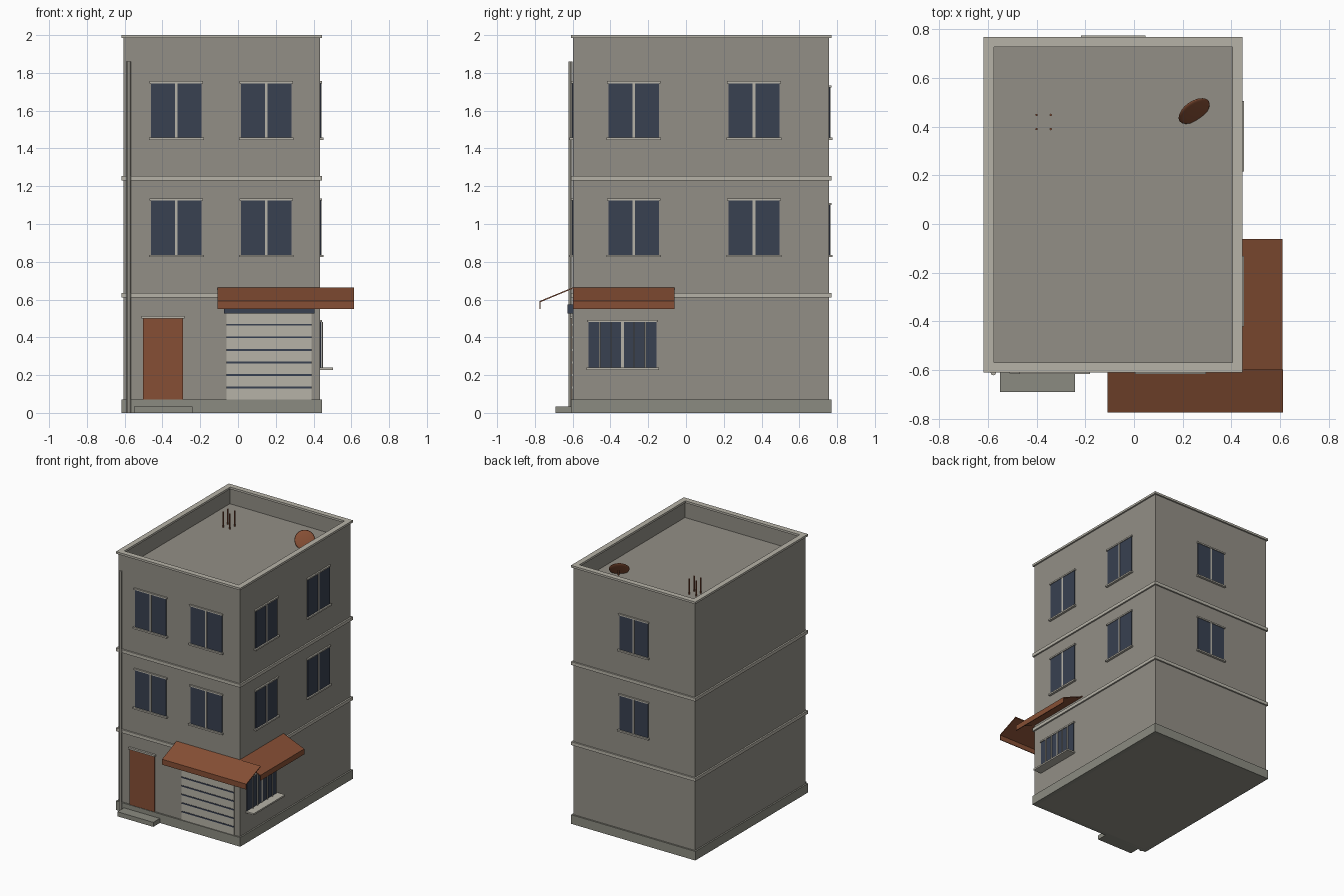
import bpy, bmesh
from mathutils import Vector, Matrix

cube = bpy.data.objects.get("Cube")
if cube:
    bpy.data.objects.remove(cube, do_unlink=True)


def material(name, rgb):
    m = bpy.data.materials.new(name)
    m.use_nodes = True
    m.diffuse_color = (*rgb, 1)
    m.node_tree.nodes["Principled BSDF"].inputs["Base Color"].default_value = (*rgb, 1)
    return m


WALL = material("wall grey", (0.29, 0.275, 0.24))
BASE = material("plinth grey", (0.26, 0.26, 0.22))
TRIM = material("pale trim", (0.47, 0.45, 0.39))
GLASS = material("dark slate glass", (0.04, 0.052, 0.082))
RUST = material("rust brown", (0.24, 0.078, 0.035))

# Wall planes
X0, X1, Y0, Y1 = -0.606, 0.434, -0.598, 0.757
LIP = 0.012
ROOF, TOP = 1.865, 2.0


def finish(name, bm, mat):
    bmesh.ops.recalc_face_normals(bm, faces=bm.faces)
    me = bpy.data.meshes.new(name)
    bm.to_mesh(me)
    bm.free()
    me.materials.append(mat)
    ob = bpy.data.objects.new(name, me)
    bpy.context.collection.objects.link(ob)
    return ob


def add_box(bm, lo, hi):
    lo, hi = Vector(lo), Vector(hi)
    size = [abs(c) for c in hi - lo]
    mat = Matrix.Translation((lo + hi) / 2) @ Matrix.Diagonal((*size, 1))
    bmesh.ops.create_cube(bm, size=1, matrix=mat)


def box(name, lo, hi, mat):
    bm = bmesh.new()
    add_box(bm, lo, hi)
    return finish(name, bm, mat)


def rod(name, x, y, z0, z1, r, mat, sides=8):
    bm = bmesh.new()
    bmesh.ops.create_cone(bm, cap_ends=True, segments=sides, radius1=r, radius2=r,
                          depth=z1 - z0, matrix=Matrix.Translation((x, y, (z0 + z1) / 2)))
    return finish(name, bm, mat)


def ring(name, out, inn, z0, z1, mat):
    """Rectangular band; out and inn are offsets from the wall planes."""
    bm = bmesh.new()

    def loop(o, z):
        pts = ((X0 - o, Y0 - o), (X1 + o, Y0 - o), (X1 + o, Y1 + o), (X0 - o, Y1 + o))
        return [bm.verts.new((x, y, z)) for x, y in pts]

    loops = [loop(out, z0), loop(out, z1), loop(inn, z1), loop(inn, z0)]
    for a, b in zip(loops, loops[1:] + loops[:1]):
        for i in range(4):
            j = (i + 1) % 4
            bm.faces.new((a[i], a[j], b[j], b[i]))
    return finish(name, bm, mat)


def on_wall(side, u, out, z):
    """Point on a wall: u along it, out away from it."""
    return {"front": (u, Y0 - out, z), "right": (X1 + out, u, z),
            "back": (u, Y1 + out, z)}[side]


def panel(name, side, u0, u1, z0, z1, out, mat, back=-0.005):
    return box(name, on_wall(side, u0, back, z0), on_wall(side, u1, out, z1), mat)


def window(name, side, u0, u1, z0, z1, sill_out=0.018):
    mid = (u0 + u1) / 2
    panel(name + "_glass", side, u0, u1, z0, z1, 0.006, GLASS)
    panel(name + "_mullion", side, mid - 0.007, mid + 0.007, z0, z1, 0.009, TRIM)
    panel(name + "_lintel", side, u0 - 0.008, u1 + 0.008, z1, z1 + 0.011, 0.012, TRIM)
    panel(name + "_sill", side, u0 - 0.011, u1 + 0.011, z0 - 0.012, z0, sill_out, TRIM)


# Building body with sunken roof inside the parapet
bm = bmesh.new()
add_box(bm, (X0, Y0, 0.0), (X1, Y1, TOP - 0.015))
top = max(bm.faces, key=lambda f: f.calc_center_median().z)
bmesh.ops.inset_region(bm, faces=[top], thickness=0.03)
hole = bmesh.ops.extrude_discrete_faces(bm, faces=[top])["faces"][0]
for v in hole.verts:
    v.co.z = ROOF
finish("building_body", bm, WALL)

# Plinth, floor bands and coping
ring("plinth", LIP, -0.02, 0.0, 0.07, BASE)
ring("lower_band", LIP, -0.01, 0.61, 0.635, TRIM)
ring("upper_band", LIP, -0.01, 1.23, 1.255, TRIM)
ring("parapet_coping", LIP, -0.03, TOP - 0.016, TOP, TRIM)

# Windows on the two upper floors
for floor, z in (("first", 0.836), ("second", 1.457)):
    for i, u in enumerate((-0.46, 0.016)):
        window(f"{floor}_front_window_{i + 1}", "front", u, u + 0.268, z, z + 0.288)
    for i, u in enumerate((-0.411, 0.226)):
        window(f"{floor}_side_window_{i + 1}", "right", u, u + 0.268, z, z + 0.288)
    window(f"{floor}_back_window", "back", -0.207, 0.036, z, z + 0.265)

# Barred shop window with deep sill
window("shop_window", "right", -0.517, -0.155, 0.24, 0.48, 0.07)
for i in range(1, 6):
    if i != 3:
        u = -0.517 + 0.0603 * i
        panel(f"window_bar_{i}", "right", u - 0.003, u + 0.003, 0.24, 0.48, 0.016, TRIM, 0.01)

# Front door, lintel and step
panel("front_door", "front", -0.504, -0.292, 0.068, 0.5, 0.008, RUST)
panel("door_lintel", "front", -0.511, -0.283, 0.5, 0.514, 0.016, TRIM)
box("door_step", (-0.55, -0.69, 0), (-0.242, Y0, 0.035), BASE)

# Roller shutter with slits and housing
panel("shutter", "front", -0.06, 0.39, 0.07, 0.535, 0.005, TRIM)
for i in range(6):
    z = 0.135 + 0.0663 * i
    panel(f"shutter_slit_{i + 1}", "front", -0.06, 0.39, z - 0.005, z + 0.005, 0.008, GLASS)
panel("shutter_housing", "front", -0.073, 0.405, 0.527, 0.575, 0.03, GLASS)

# Drainpipe
rod("drainpipe", -0.578, Y0 - 0.013, 0, 1.86, 0.011, TRIM)


# Awnings: a thin sloping sheet with a hanging valance
def awning(name, side, u0, u1):
    profile = ((0, 0.665), (0.177, 0.592), (0.177, 0.55),
               (0.171, 0.55), (0.171, 0.587), (0, 0.658))
    bm = bmesh.new()
    ends = [[bm.verts.new(on_wall(side, u, o, z)) for o, z in profile] for u in (u0, u1)]
    a, b = ends
    n = len(profile)
    for i in range(n):
        j = (i + 1) % n
        bm.faces.new((a[i], a[j], b[j], b[i]))
    bm.faces.new(a)
    bm.faces.new(b)
    finish(name, bm, RUST)


awning("front_awning", "front", -0.108, 0.613)
awning("side_awning", "right", Y0, -0.062)

# Roof rods
for i, x in enumerate((-0.4, -0.342)):
    for j, y in enumerate((0.39, 0.448)):
        rod(f"roof_rod_{i * 2 + j + 1}", x, y, ROOF, 1.985, 0.005, RUST, 6)

# Satellite dish on a short stem
rod("dish_stem", 0.247, 0.472, ROOF, 1.9, 0.006, RUST, 6)
aim = Vector((0.48, -0.69, 0.54)).to_track_quat("Z", "Y").to_matrix().to_4x4()
bm = bmesh.new()
bmesh.ops.create_uvsphere(bm, u_segments=20, v_segments=10, radius=0.073,
                          matrix=Matrix.Translation((0.247, 0.464, 1.91)) @ aim
                          @ Matrix.Diagonal((1, 1, 0.15, 1)))
dish = finish("roof_dish", bm, RUST)
for p in dish.data.polygons:
    p.use_smooth = True
